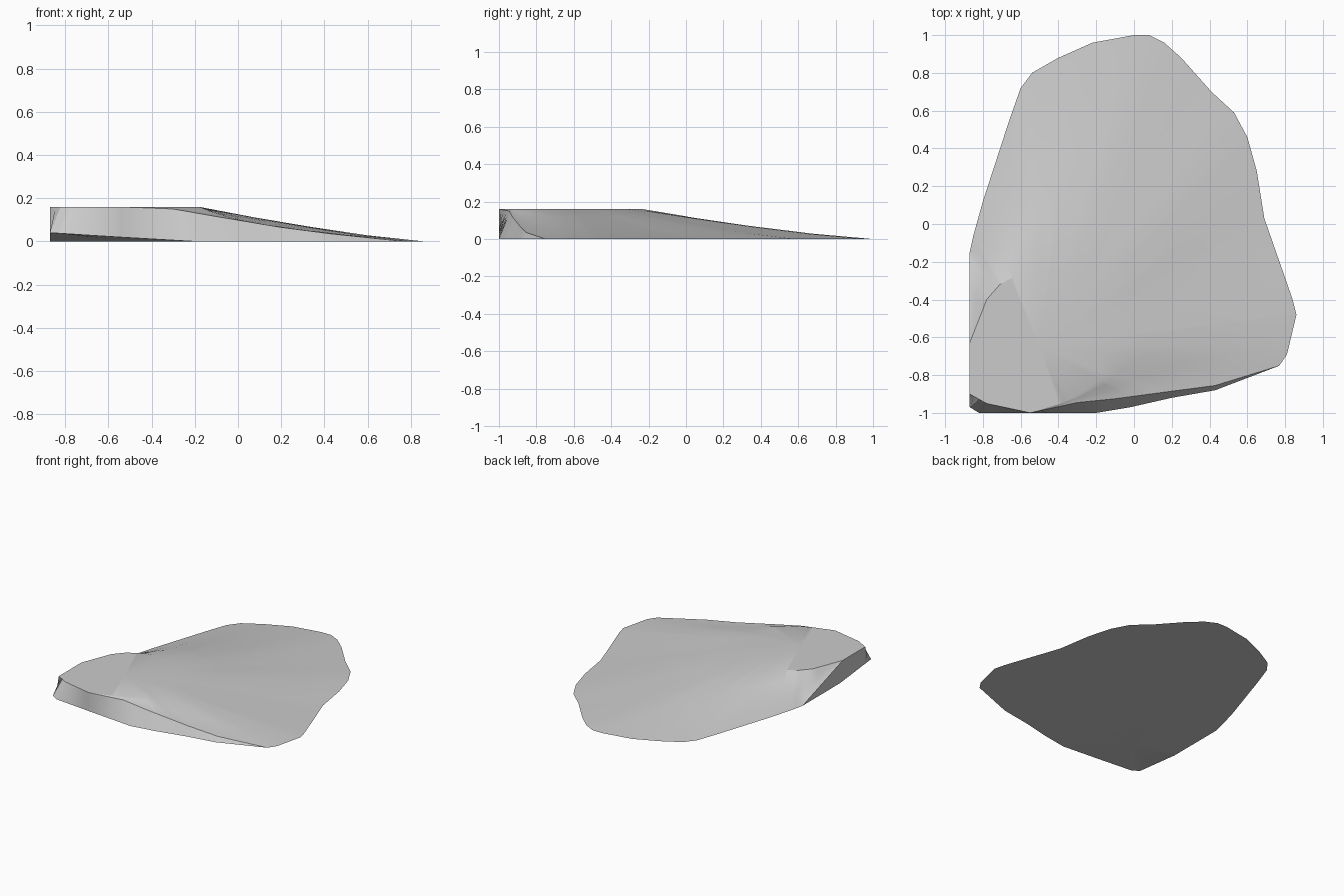
import bpy
import bmesh
import math
from mathutils import Vector

cube = bpy.data.objects.get("Cube")
if cube:
    bpy.data.objects.remove(cube, do_unlink=True)

TOP = 0.16
CENTRE = Vector((-0.5, -0.65))

# Curved far edge, where the slope runs out to the ground
feather_edge = [(.77, -.75), (.81, -.69), (.86, -.48), (.84, -.4), (.69, .03),
                (.65, .28), (.6, .46), (.53, .59), (.41, .7), (.25, .88),
                (.16, .96), (.08, 1), (0, 1), (-.22, .96), (-.4, .88),
                (-.54, .8), (-.6, .72), (-.66, .55), (-.8, .12), (-.85, -.06),
                (-.87, -.15)]
feather_edge = [(x, y, 0) for x, y in feather_edge]

# Ground outline, with the undercut front corner
base_outline = feather_edge + [(-.87, -.6, 0), (-.87, -.97, .04), (-.82, -1, .037),
                               (-.55, -1, .02), (-.2, -1, 0), (-.02, -.97, 0),
                               (.2, -.92, 0), (.43, -.88, 0)]

# Upper lip above the side walls
lip_outline = feather_edge + [(-.87, -.63, TOP), (-.87, -.9, TOP), (-.78, -.95, TOP),
                              (-.55, -1, TOP), (-.3, -.945, .15), (-.1, -.925, .115),
                              (.2, -.885, .065), (.43, -.855, .035)]

# Flat top
plateau = [(-.18, -.82), (-.18, -.65), (-.23, -.45), (-.32, -.32), (-.45, -.23),
           (-.6, -.26), (-.71, -.32), (-.78, -.4), (-.87, -.63), (-.87, -.9),
           (-.78, -.95), (-.55, -1), (-.4, -.955), (-.3, -.91)]
plateau = [(x, y, TOP) for x, y in plateau]


def angle_of(point):
    return math.atan2(point[1] - CENTRE.y, point[0] - CENTRE.x)


def cast(outline, angle):
    """Point of an outline that lies in a direction from the centre."""
    ray = Vector((math.cos(angle), math.sin(angle)))
    for start, end in zip(outline, outline[1:] + outline[:1]):
        a, b = Vector(start), Vector(end)
        side_a = ray.cross(a.xy - CENTRE)
        side_b = ray.cross(b.xy - CENTRE)
        if side_a <= 1e-6 and side_b >= -1e-6 and side_b - side_a > 1e-6:
            hit = a.lerp(b, -side_a / (side_b - side_a))
            if ray.dot(hit.xy - CENTRE) > 0:
                return hit


def slope_point(inner, outer, t):
    """Slightly hollow slope from the flat top to the lip."""
    point = inner.lerp(outer, t)
    point.z = outer.z + (inner.z - outer.z) * (1 - t) ** 1.25
    return point


# Directions through every corner plus an even fan
angles = {round(angle_of(p), 3) for p in base_outline + lip_outline + plateau}
angles |= {round(math.tau * i / 48 - math.pi, 3) for i in range(48)}
angles = sorted(angles)

rings = [[], [], [], [], [], []]
for angle in angles:
    inner, outer = cast(plateau, angle), cast(lip_outline, angle)
    column = [slope_point(inner, outer, i / 4) for i in range(5)]
    column.append(cast(base_outline, angle))
    for ring, point in zip(rings, column):
        ring.append(point)

# Skin the rings and close top and underside
bm = bmesh.new()
verts = [[bm.verts.new(p) for p in ring] for ring in rings]
top_mid = bm.verts.new((*CENTRE, TOP))
bottom_mid = bm.verts.new((*CENTRE, 0))
count = len(angles)
for i in range(count):
    j = (i + 1) % count
    bm.faces.new((top_mid, verts[0][i], verts[0][j]))
    bm.faces.new((bottom_mid, verts[-1][j], verts[-1][i]))
    for upper, lower in zip(verts, verts[1:]):
        bm.faces.new((upper[i], lower[i], lower[j], upper[j]))
bmesh.ops.remove_doubles(bm, verts=bm.verts, dist=0.002)
bmesh.ops.recalc_face_normals(bm, faces=bm.faces)

mesh = bpy.data.meshes.new("sloped_slab")
bm.to_mesh(mesh)
bm.free()
slab = bpy.data.objects.new("sloped_slab", mesh)
bpy.context.collection.objects.link(slab)

grey = bpy.data.materials.new("plain_grey")
grey.use_nodes = True
colour = (0.6, 0.6, 0.6, 1)
grey.diffuse_color = colour
grey.node_tree.nodes["Principled BSDF"].inputs["Base Color"].default_value = colour
mesh.materials.append(grey)

bpy.context.view_layer.objects.active = slab
slab.select_set(True)
bpy.ops.object.shade_smooth_by_angle(angle=math.radians(25))
